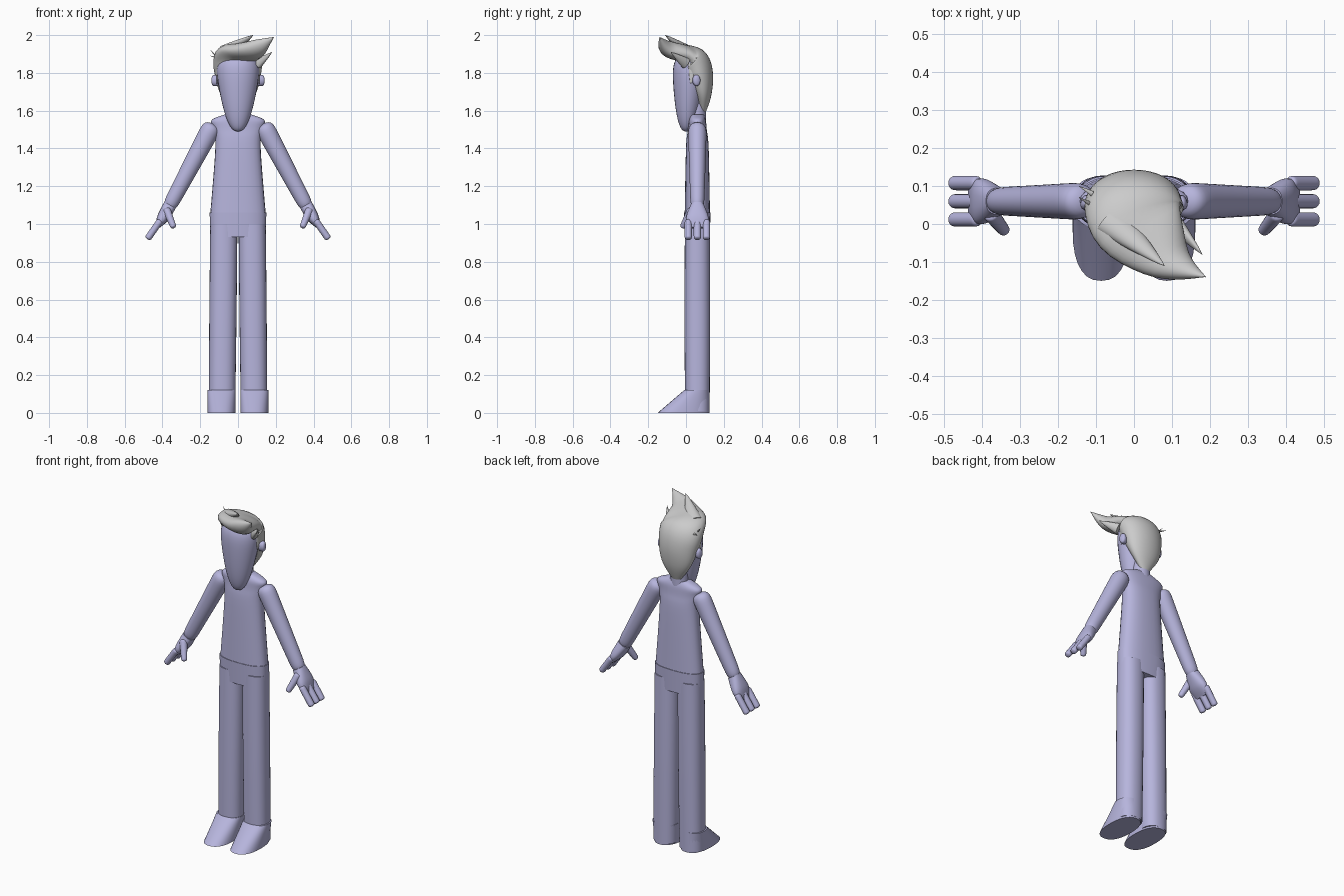
import bpy, bmesh, math
from mathutils import Vector

if "Cube" in bpy.data.objects:
    bpy.data.objects.remove(bpy.data.objects["Cube"], do_unlink=True)


def material(name, red, green, blue):
    result = bpy.data.materials.new(name)
    result.use_nodes = True
    colour = (red, green, blue, 1)
    result.diffuse_color = colour
    result.node_tree.nodes["Principled BSDF"].inputs["Base Color"].default_value = colour
    return result


lavender = material("lavender", 0.47, 0.46, 0.72)
grey = material("light grey", 0.6, 0.6, 0.6)
across, along, upward = Vector((1, 0, 0)), Vector((0, 1, 0)), Vector((0, 0, 1))
middle = 0.06  # depth of the body's axis


def superellipse(angle, power):
    """Point on a unit circle whose corners fill out as power grows."""
    return [math.copysign(abs(value) ** (2 / power), value)
            for value in (math.cos(angle), math.sin(angle))]


def spline(*rows):
    """Rule that runs smoothly through rows of x, y, z, half width, half depth."""
    rows = [Vector(row) for row in rows]
    last = len(rows) - 1

    def rule(t):
        index = min(int(t * last), last - 1)
        local = t * last - index
        before, start = rows[max(index - 1, 0)], rows[index]
        end, after = rows[index + 1], rows[min(index + 2, last)]
        leave, arrive = (end - before) / 2, (after - start) / 2
        ease = local * local * (3 - 2 * local)
        row = (start.lerp(end, ease) + leave * local * (1 - local) ** 2
               - arrive * local * local * (1 - local))
        return Vector(row[:3]), row[3], row[4]
    return rule


def stack(*rows):
    """Spline up the body's axis, from rows of z, half width, half depth."""
    return spline(*[(0, middle, *row) for row in rows])


def capsule(start, end, width, depth, taper=1.0, sharp=16):
    """Rule for a straight limb with rounded ends."""
    def rule(t):
        dome = math.sqrt(max(0, 1 - abs(2 * t - 1) ** sharp))
        size = dome * (1 + (taper - 1) * t)
        return Vector(start).lerp(Vector(end), t), width * size, depth * size
    return rule


def spike(start, end, width, depth):
    """Rule for a lock that narrows to a point."""
    def rule(t):
        size = (1 - t) ** 0.8
        return Vector(start).lerp(Vector(end), t), width * size, depth * size
    return rule


def loft(name, rule, ref=across, flat=False, power=2.0, paint=lavender,
         mirror=False, sides=28, count=28):
    """Skin rings whose width lies along ref; flat rings stay level."""
    stations = [rule((1 - math.cos(math.pi * i / count)) / 2) for i in range(count + 1)]
    bm = bmesh.new()
    rings = []
    for i, (centre, width, depth) in enumerate(stations):
        ahead, behind = stations[min(i + 1, count)][0], stations[max(i - 1, 0)][0]
        tangent = upward if flat else (ahead - behind).normalized()
        side = (ref - tangent * ref.dot(tangent)).normalized()
        normal = tangent.cross(side)
        ring = []
        for k in range(sides):
            u, v = superellipse(math.tau * k / sides, power)
            offset = side * u * max(width, 0.001) + normal * v * max(depth, 0.001)
            ring.append(bm.verts.new(centre + offset))
        rings.append(ring)
    for lower, upper in zip(rings, rings[1:]):
        for k in range(sides):
            bm.faces.new((lower[k - 1], lower[k], upper[k], upper[k - 1]))
    bm.faces.new(rings[0])
    bm.faces.new(rings[-1])
    bmesh.ops.recalc_face_normals(bm, faces=bm.faces)
    mesh = bpy.data.meshes.new(name)
    bm.to_mesh(mesh)
    bm.free()
    mesh.materials.append(paint)
    part = bpy.data.objects.new(name, mesh)
    bpy.context.collection.objects.link(part)
    if mirror:
        part.modifiers.new("Mirror", "MIRROR").use_mirror_merge = False
    bpy.ops.object.select_all(action="DESELECT")
    part.select_set(True)
    bpy.context.view_layer.objects.active = part
    bpy.ops.object.shade_smooth_by_angle(angle=math.radians(45))


# Torso with sloping shoulders, and neck
loft("torso", stack((1.05, 0.147, 0.067), (1.4, 0.12, 0.06), (1.5, 0.13, 0.05),
                    (1.55, 0.14, 0.045), (1.58, 0.07, 0.035)), flat=True, power=2.4)
loft("neck", capsule((0, middle, 1.5), (0, middle, 1.7), 0.05, 0.045))

# Trousers
loft("trouser_hips", stack((0.93, 0.147, 0.066), (1.06, 0.15, 0.07)), flat=True, power=2.5)
loft("trouser_legs", spline((0.085, middle, 0.01, 0.07, 0.065), (0.08, middle, 0.5, 0.072, 0.068),
                            (0.075, middle, 1, 0.072, 0.066)), flat=True, power=2.3, mirror=True)


# Shoes: the toe slopes back to the ankle while the heel stays upright
def wedge(t):
    toe, heel = -0.15 + 0.14 * t, 0.125
    return Vector((0.087, (toe + heel) / 2, 0.12 * t)), 0.075, (heel - toe) / 2


loft("shoes", wedge, flat=True, power=2.4, mirror=True)

# Arms and hands
loft("arms", capsule((0.13, middle, 1.53), (0.37, middle, 1.08), 0.05, 0.053, taper=0.72),
     ref=along, mirror=True)
loft("palms", spline((0.36, middle, 1.1, 0.035, 0.035), (0.4, middle, 1.03, 0.06, 0.03),
                     (0.43, middle, 0.98, 0.05, 0.01)), ref=along, power=2.4, mirror=True)
for order, label in enumerate(("front", "middle", "back")):
    y = middle + 0.048 * (order - 1)
    loft(label + "_fingers", capsule((0.41, y, 1.02), (0.48, y, 0.92), 0.019, 0.018),
         ref=along, mirror=True, sides=16)
loft("thumbs", capsule((0.38, 0.03, 1.08), (0.34, -0.02, 0.98), 0.022, 0.022, taper=0.7),
     ref=along, mirror=True, sides=16)


# Head: an egg that tapers to the chin
def egg(t):
    width = 0.13 * t ** 0.42 * math.sqrt(1 - t ** 10)
    return Vector((0, 0.03 * t, 1.49 + 0.42 * t)), width, 0.82 * width


loft("head", egg, flat=True)
loft("ears", capsule((0.1, 0.05, 1.76), (0.14, middle, 1.76), 0.02, 0.03, sharp=4),
     ref=along, mirror=True, sides=16)

# Hair sweeping from the nape over the crown to a forward tip
loft("swept_hair", spline((0, 0.09, 1.58, 0.02, 0.01), (0, 0.09, 1.68, 0.09, 0.045),
                          (0, 0.07, 1.78, 0.12, 0.075), (0, 0.04, 1.86, 0.13, 0.08),
                          (0.02, -0.01, 1.9, 0.12, 0.05), (0.1, -0.1, 1.93, 0.06, 0.04),
                          (0.19, -0.14, 1.99, 0, 0)), paint=grey, sides=36, count=40)
loft("upper_hair_tip", spike((-0.06, 0.01, 1.91), (0.08, -0.11, 2), 0.05, 0.035), paint=grey)
loft("side_hair_tip", spike((0.11, 0, 1.85), (0.18, -0.08, 1.91), 0.02, 0.03), paint=grey)
loft("sideburns", spike((0.105, 0.04, 1.85), (0.112, 0.025, 1.74), 0.03, 0.012),
     ref=along, paint=grey, mirror=True)
for label, y, tip in (("rear", 0.1, 1.89), ("front", 0.07, 1.92)):
    loft(label + "_loose_strand", spike((-0.11, y - 0.02, 1.88), (-0.145, y, tip), 0.007, 0.005),
         ref=along, paint=grey, sides=10)
